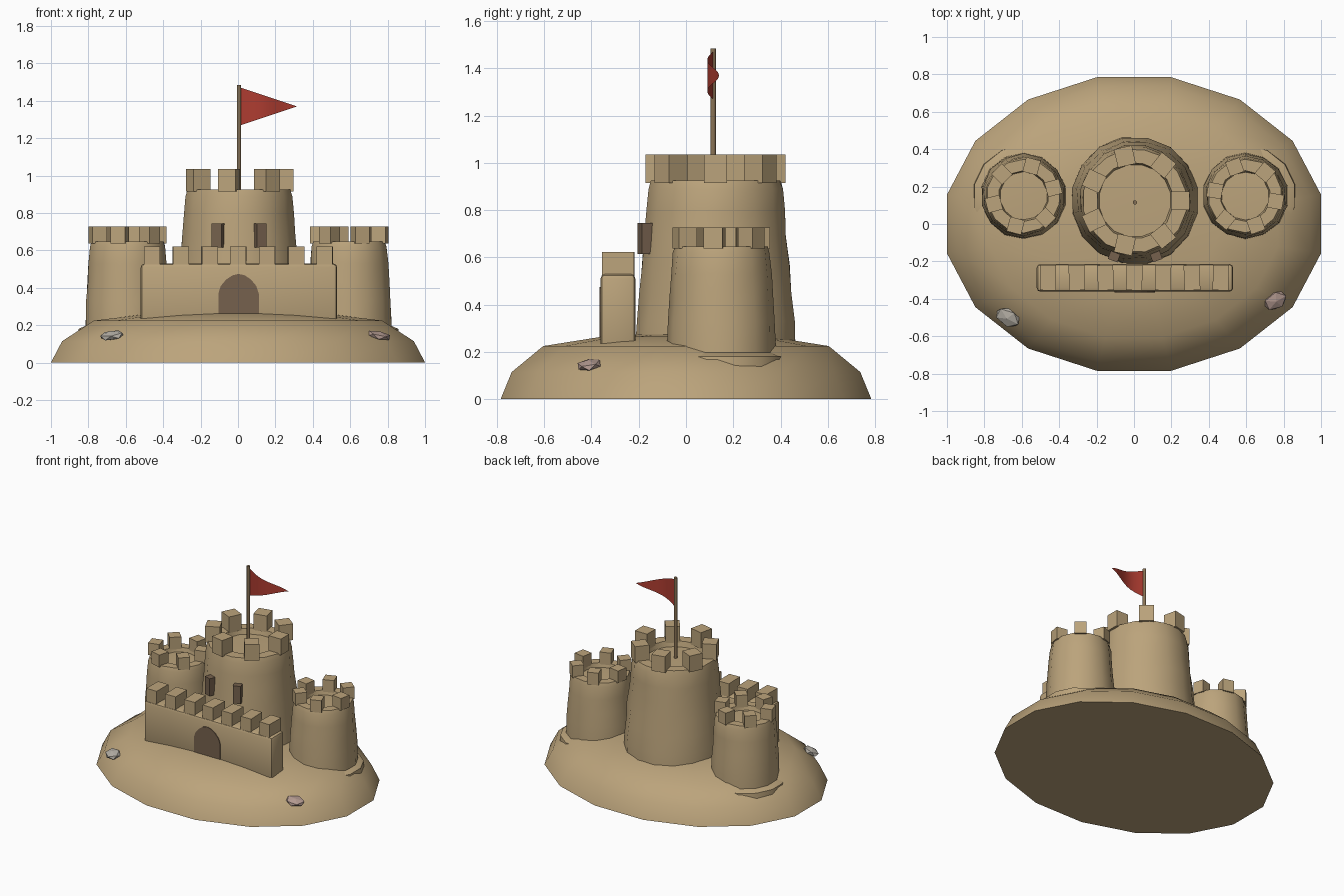
import bpy, bmesh, math, random
from mathutils import Matrix, Vector

if "Cube" in bpy.data.objects:
    bpy.data.objects.remove(bpy.data.objects["Cube"])

random.seed(4)


def material(name, rgb):
    m = bpy.data.materials.new(name)
    m.diffuse_color = (*rgb, 1)
    m.use_nodes = True
    m.node_tree.nodes["Principled BSDF"].inputs["Base Color"].default_value = m.diffuse_color
    return m


SAND = material("sand", (0.5, 0.37, 0.2))
DARK = material("dark_sand", (0.18, 0.12, 0.075))
WOOD = material("wood", (0.25, 0.17, 0.09))
RED = material("red_cloth", (0.42, 0.045, 0.03))
GREY = material("grey_stone", (0.45, 0.42, 0.37))
PINK = material("pink_stone", (0.45, 0.32, 0.28))


def finish(name, bm, mat, smooth=None):
    bmesh.ops.recalc_face_normals(bm, faces=bm.faces)
    me = bpy.data.meshes.new(name)
    bm.to_mesh(me)
    bm.free()
    ob = bpy.data.objects.new(name, me)
    bpy.context.collection.objects.link(ob)
    me.materials.append(mat)
    if smooth:
        bpy.ops.object.select_all(action='DESELECT')
        ob.select_set(True)
        bpy.context.view_layer.objects.active = ob
        bpy.ops.object.shade_smooth_by_angle(angle=math.radians(smooth))
    return ob


def lathe(name, profile, sides, centre, mat, smooth, rx=1, ry=1, wobble=0.0):
    """Closed solid from rings of (radius, z); a final radius of 0 makes a centre point."""
    bm = bmesh.new()
    rings = []
    for r, z in profile:
        if r == 0:
            rings.append([bm.verts.new((centre[0], centre[1], z))])
            continue
        ring = []
        for i in range(sides):
            a = math.tau * (i + 0.5) / sides
            q = r * (1 + random.uniform(-wobble, wobble))
            ring.append(bm.verts.new((centre[0] + q * rx * math.cos(a),
                                      centre[1] + q * ry * math.sin(a), z)))
        rings.append(ring)
    bm.faces.new(rings[0])
    for lo, hi in zip(rings, rings[1:]):
        for i in range(sides):
            j = (i + 1) % sides
            if len(hi) == 1:
                bm.faces.new((lo[i], lo[j], hi[0]))
            else:
                bm.faces.new((lo[i], lo[j], hi[j], hi[i]))
    return finish(name, bm, mat, smooth)


def add_box(bm, centre, size, turn=0.0):
    m = (Matrix.Translation(centre) @ Matrix.Rotation(turn, 4, 'Z')
         @ Matrix.Diagonal((*size, 1)))
    return bmesh.ops.create_cube(bm, size=1, matrix=m)["verts"]


def merlon_ring(name, centre, radius, z, size, count, start):
    bm = bmesh.new()
    for k in range(count):
        a = math.radians(start) + math.tau * k / count
        add_box(bm, (centre[0] + radius * math.cos(a), centre[1] + radius * math.sin(a), z), size, a)
    finish(name, bm, SAND)


# Sand mound
lathe("mound", [(1, 0), (0.94, 0.115), (0.77, 0.225), (0.45, 0.265), (0, 0.29)],
      16, (0, 0), SAND, 60, 1.02, 0.8)

# Central keep with sunken roof and battlements
KEEP = (0.005, 0.125)
lathe("keep", [(0.345, 0.2), (0.34, 0.33), (0.328, 0.45), (0.318, 0.57), (0.305, 0.69),
               (0.297, 0.8), (0.288, 0.89), (0.278, 0.925), (0.205, 0.925), (0.195, 0.885), (0, 0.89)],
      16, KEEP, SAND, 40, wobble=0.012)
merlon_ring("keep_battlements", KEEP, 0.242, 0.975, (0.1, 0.098, 0.12), 7, 0)

# Side towers with a thin foot and battlements
for side, x, start in (("left", -0.59, 15), ("right", 0.595, 50)):
    c = (x, 0.15)
    lathe(side + "_tower", [(0.232, 0.1), (0.23, 0.22), (0.226, 0.33), (0.219, 0.43), (0.213, 0.53),
                            (0.205, 0.62), (0.197, 0.647), (0.135, 0.647), (0.128, 0.615), (0, 0.62)],
          14, c, SAND, 40, wobble=0.012)
    lathe(side + "_tower_foot", [(0.275, 0.12), (0.27, 0.18), (0.225, 0.2), (0, 0.2)], 14, c, SAND, 40)
    merlon_ring(side + "_battlements", c, 0.165, 0.682, (0.08, 0.08, 0.09), 6, start)

# Front wall
bm = bmesh.new()
add_box(bm, (0.005, -0.288, 0.365), (1.05, 0.148, 0.33))
bmesh.ops.bevel(bm, geom=bm.edges[:], offset=0.02, segments=2, profile=0.5, affect='EDGES')
finish("front_wall", bm, SAND, 40)

# Wall battlements
bm = bmesh.new()
for k in range(7):
    add_box(bm, (0.154 * (k - 3) + 0.002, -0.287, 0.572), (0.085, 0.135, 0.1),
            random.uniform(-0.04, 0.04))
finish("wall_battlements", bm, SAND)

# Pointed arch door
bm = bmesh.new()
half = [(0.108, 0.22), (0.108, 0.37), (0.095, 0.41), (0.066, 0.445), (0.033, 0.467)]
outline = half + [(0, 0.475)] + [(-x, z) for x, z in reversed(half)]
face = bm.faces.new([bm.verts.new((x + 0.003, -0.367, z)) for x, z in outline])
ext = bmesh.ops.extrude_face_region(bm, geom=[face])
bmesh.ops.translate(bm, vec=(0, 0.03, 0), verts=[v for v in ext["geom"] if isinstance(v, bmesh.types.BMVert)])
finish("door", bm, DARK)

# Keep windows
bm = bmesh.new()
for s in (-1, 1):
    add_box(bm, (0.006 + s * 0.112, -0.172, 0.68), (0.055, 0.05, 0.13), s * 0.35)
finish("keep_windows", bm, DARK)

# Flag pole
lathe("flag_pole", [(0.012, 0.87), (0.012, 1.485), (0, 1.485)], 8, (0.005, 0.115), WOOD, 50)

# Waving pennant
bm = bmesh.new()
cols, rows = 10, 4
grid = []
for i in range(cols + 1):
    u = i / cols
    y = 0.115 - 0.025 * math.sin(1.5 * math.pi * u)
    h = 0.1 * (1 - u)
    n = 1 if i == cols else rows + 1
    grid.append([bm.verts.new((0.015 + 0.3 * u, y, 1.37 + (h * (2 * j / rows - 1) if n > 1 else 0)))
                 for j in range(n)])
for a, b in zip(grid, grid[1:]):
    for j in range(rows):
        if len(b) == 1:
            bm.faces.new((a[j], b[0], a[j + 1]))
        else:
            bm.faces.new((a[j], b[j], b[j + 1], a[j + 1]))
finish("flag", bm, RED, 60)

# Pebbles lying on the slope
for name, loc, size, turn, mat in (
        ("grey_pebble", (-0.675, -0.5, 0.146), (0.075, 0.052, 0.024), -0.5, GREY),
        ("pink_pebble", (0.755, -0.41, 0.146), (0.07, 0.052, 0.022), 0.45, PINK)):
    bm = bmesh.new()
    tilt = Vector((0, 0, 1)).rotation_difference(Vector((loc[0] * 0.35, loc[1] * 0.6, 1))).to_matrix().to_4x4()
    m = Matrix.Translation(loc) @ tilt @ Matrix.Rotation(turn, 4, 'Z') @ Matrix.Diagonal((*size, 1))
    bmesh.ops.create_icosphere(bm, subdivisions=1, radius=1, matrix=m)
    finish(name, bm, mat)
